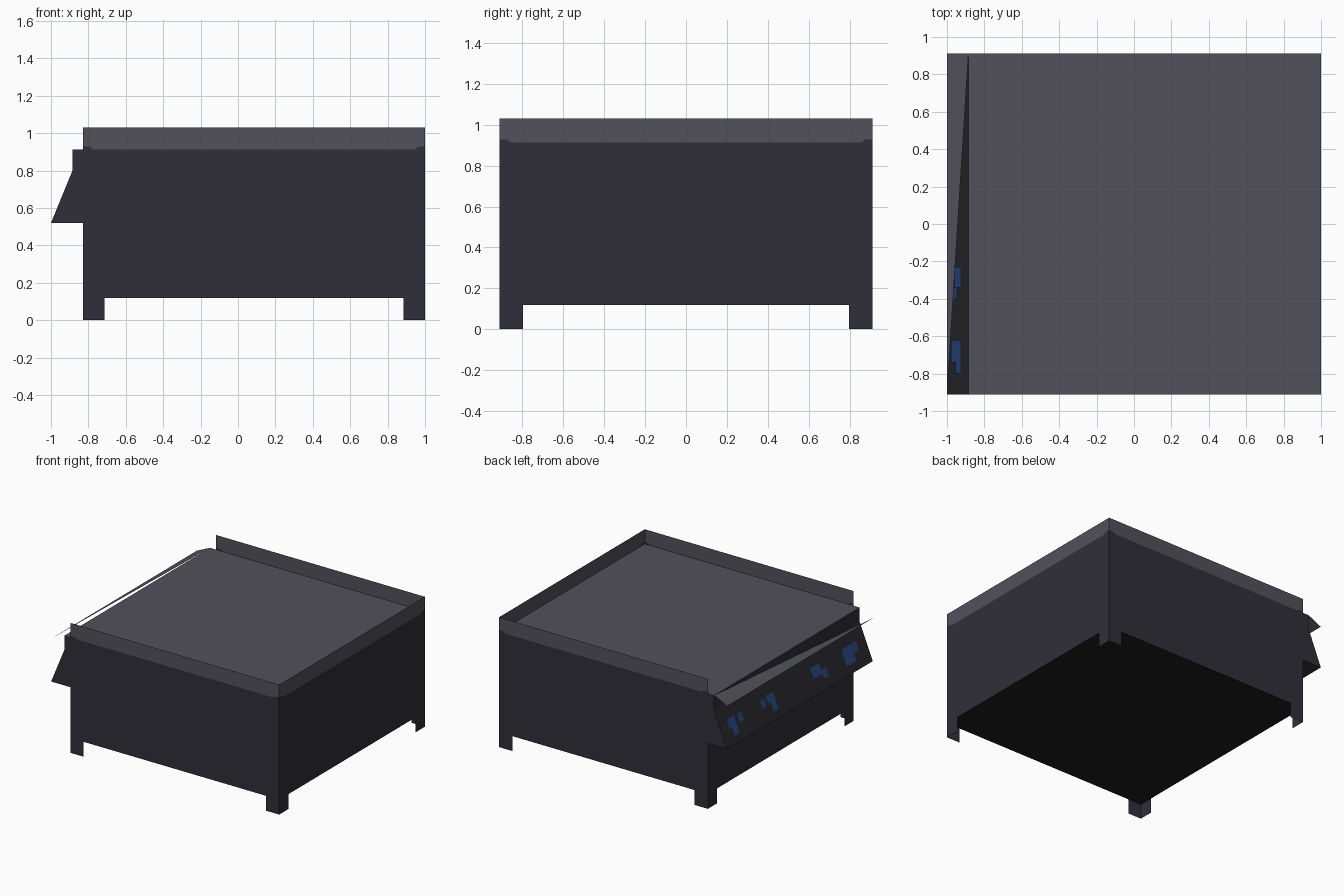
import bpy

if "Cube" in bpy.data.objects:
    bpy.data.objects.remove(bpy.data.objects["Cube"])

X0, X1, Y = -0.83, 1.0, 0.912          # body extents
FLOOR, TOP, RIM, LEG = 0.118, 0.914, 1.03, 0.115


def srgb(r, g, b):
    f = lambda c: c / 12.92 if c <= 0.04045 else ((c + 0.055) / 1.055) ** 2.4
    return [f(c / 255) for c in (r, g, b)] + [1.0]


def material(name, *rgb):
    m = bpy.data.materials.new(name)
    m.diffuse_color = srgb(*rgb)
    m.use_nodes = True
    m.node_tree.nodes["Principled BSDF"].inputs["Base Color"].default_value = m.diffuse_color
    return m


DARK = material("dark body", 48, 47, 57)
GREY = material("light grey", 82, 81, 91)
PANEL = material("panel charcoal", 43, 43, 46)
BLACK = material("underside black", 30, 30, 31)
BLUE = material("blue marking", 42, 74, 136)


def faces_object(name, polys, mat):
    """One object made from separate flat polygons."""
    verts, faces = [], []
    for p in polys:
        faces.append(range(len(verts), len(verts) + len(p)))
        verts += p
    me = bpy.data.meshes.new(name)
    me.from_pydata(verts, [], [list(f) for f in faces])
    me.materials.append(mat)
    ob = bpy.data.objects.new(name, me)
    bpy.context.collection.objects.link(ob)
    return ob


def wall(name, a, b, place, rim=True, flip=False):
    """Wall sheet with two corner feet; optional rim sheet above it."""
    def put(pts):
        q = [place(u, z) for u, z in pts]
        return q[::-1] if flip else q
    up = TOP + 0.014 if rim else TOP
    lip = [(b, up), (b - 0.035, up), (b - 0.055, TOP),
           (a + 0.055, TOP), (a + 0.035, up), (a, up)]
    # main sheet and feet as convex-friendly pieces
    faces_object(name, [
        put([(a, FLOOR), (b, FLOOR)] + lip),
        put([(a, 0), (a + LEG, 0), (a + LEG, FLOOR), (a, FLOOR)]),
        put([(b - LEG, 0), (b, 0), (b, FLOOR), (b - LEG, FLOOR)])], DARK)
    if rim:
        faces_object(name.replace("wall", "rim"),
                     [put(lip[::-1] + [(b, RIM), (a, RIM)])], GREY)


# Four walls with feet; the left one has no rim
wall("front_wall", X0, X1, lambda u, z: (u, -Y, z))
wall("back_wall", X0, X1, lambda u, z: (u, Y, z), flip=True)
wall("right_wall", -Y, Y, lambda u, z: (X1, u, z))
wall("left_wall", -Y, Y, lambda u, z: (X0, u, z), rim=False, flip=True)

# Underside and top plate
faces_object("underside", [[(X0, Y, FLOOR), (X1, Y, FLOOR),
                            (X1, -Y, FLOOR), (X0, -Y, FLOOR)]], BLACK)
faces_object("top_plate", [[(-0.885, -Y, TOP), (X1, -Y, TOP),
                            (X1, Y, TOP), (-0.885, Y, TOP)]], GREY)

# Control panel housing on the left side
PT, PB = (-0.885, 0.80), (-1.0, 0.52)
profile = [(X0, TOP), (-0.885, TOP), PT, PB, (X0, 0.52)]


def strip(p, q):
    return [(p[0], Y, p[1]), (q[0], Y, q[1]), (q[0], -Y, q[1]), (p[0], -Y, p[1])]


faces_object("panel_ends", [[(x, -Y, z) for x, z in profile],
                            [(x, Y, z) for x, z in profile[::-1]]], DARK)
faces_object("panel_housing", [strip(profile[1], PT), strip(PB, profile[4])], DARK)
faces_object("panel_face", [strip(PT, PB)], PANEL)

# Thin triangular flap above the panel
faces_object("panel_flap", [[(-0.885, Y, TOP), (-1.0, Y, 0.86), (-1.0, -Y, 0.86)]], GREY)


# Blue markings: plates just above the sloped face (y from, y to, slope from, slope to)
def on_panel(y, t):
    return (PT[0] + (PB[0] - PT[0]) * t - 0.003, y, PT[1] + (PB[1] - PT[1]) * t + 0.0012)


marks = [(0.73, 0.82, 0.36, 0.60), (0.73, 0.79, 0.60, 0.82), (0.64, 0.69, 0.38, 0.60),
         (0.355, 0.41, 0.40, 0.60), (0.24, 0.30, 0.36, 0.80), (0.30, 0.33, 0.36, 0.55),
         (-0.34, -0.23, 0.35, 0.62), (-0.40, -0.34, 0.53, 0.75),
         (-0.74, -0.62, 0.35, 0.78), (-0.80, -0.74, 0.35, 0.58)]
faces_object("panel_markings", [[on_panel(b, t0), on_panel(b, t1),
                                 on_panel(a, t1), on_panel(a, t0)]
                                for a, b, t0, t1 in marks], BLUE)
